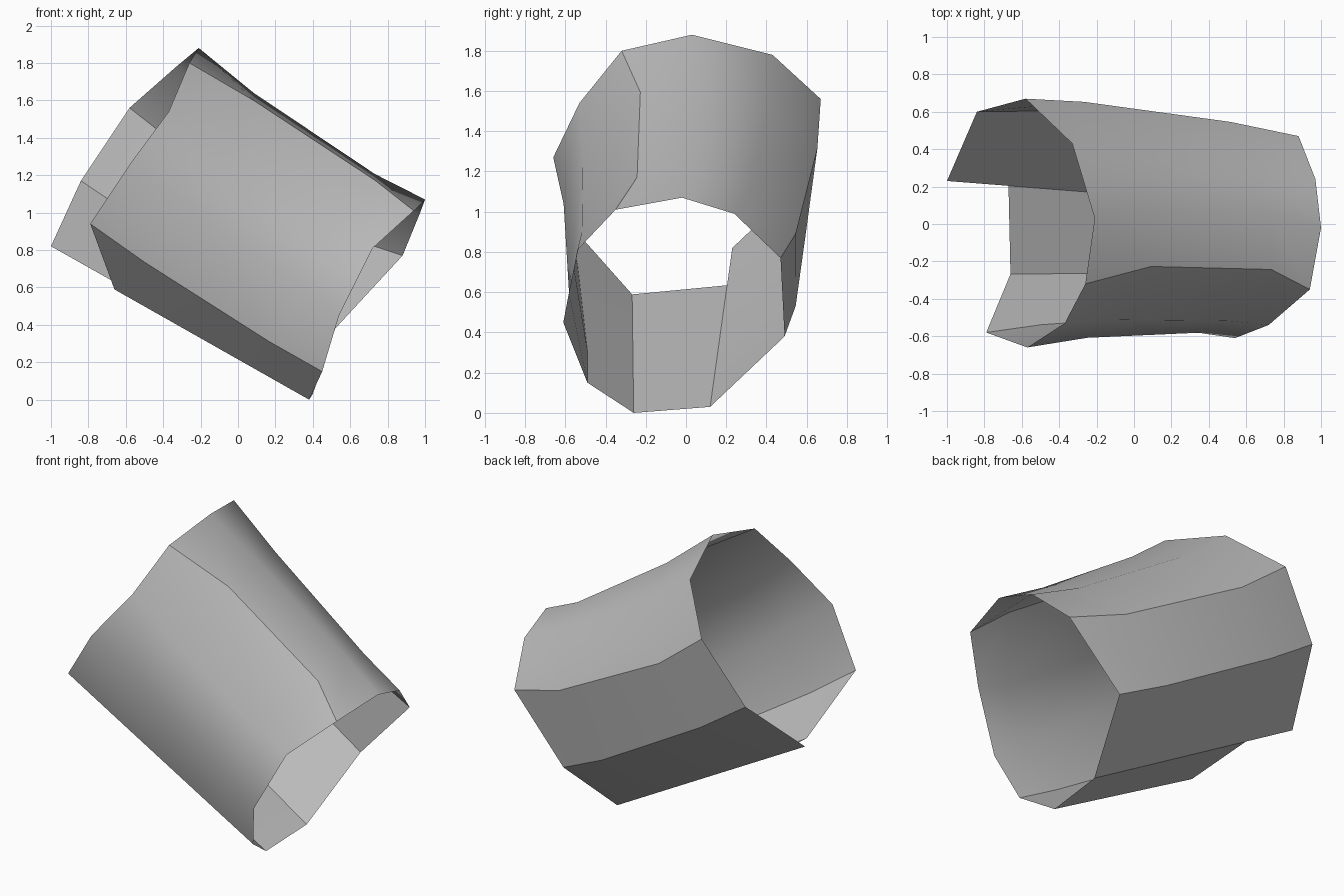
import bpy
import bmesh
import math
from mathutils import Vector

cube = bpy.data.objects.get("Cube")
if cube:
    bpy.data.objects.remove(cube, do_unlink=True)

# Plain grey material
grey = bpy.data.materials.new("plain_grey")
grey.use_nodes = True
colour = (0.5, 0.5, 0.5, 1)
grey.diffuse_color = colour
grey.node_tree.nodes["Principled BSDF"].inputs["Base Color"].default_value = colour

# Staves running along the tube: upper end, lower end, dent along the middle
staves = [
    ((-1, .23, .82), (.4, .12, .03), (0, 0, 0)),
    ((-.84, .6, 1.17), (.52, .49, .38), (0, .03, -.03)),
    ((-.58, .67, 1.56), (.88, .47, .77), (-.03, .03, -.06)),
    ((-.33, .43, 1.78), (.97, .24, .99), (0, .03, -.06)),
    ((-.21, .03, 1.88), (1, -.02, 1.07), (.01, .06, -.05)),
    ((-.26, -.32, 1.8), (.94, -.35, 1.01), (.07, .1, -.02)),
    ((-.37, -.53, 1.54), (.72, -.54, .81), (.03, .02, -.08)),
    ((-.57, -.66, 1.27), (.54, -.61, .45), (.06, .04, -.04)),
    ((-.79, -.58, .94), (.45, -.49, .15), (0, .02, -.02)),
    ((-.98, -.27, .77), (.38, -.26, 0), (0, 0, 0)),
]
stations = [0, .235, .77, 1]

bm = bmesh.new()
columns = []
for upper, lower, dent in staves:
    column = []
    for t in stations:
        point = Vector(upper).lerp(Vector(lower), t)
        if 0 < t < 1:
            point += Vector(dent)
        column.append(bm.verts.new(point))
    columns.append(column)

# Skin between neighbouring staves
for i, column in enumerate(columns):
    following = columns[(i + 1) % len(columns)]
    for j in range(len(stations) - 1):
        bm.faces.new((column[j], column[j + 1], following[j + 1], following[j]))

# Broken notch in the upper rim: remove one corner, keep a sloping sliver beside it
notch = columns[-1][0]
sliver = (columns[-2][0], columns[-2][1], columns[-1][1])
bmesh.ops.delete(bm, geom=[notch], context='VERTS')
bm.faces.new(sliver)
bmesh.ops.recalc_face_normals(bm, faces=bm.faces[:])

# Make the skin face outward from the tube's axis
centre = Vector((0, 0, .94))
if sum((f.calc_center_median() - centre).dot(f.normal) for f in bm.faces) < 0:
    bmesh.ops.reverse_faces(bm, faces=bm.faces[:])

mesh = bpy.data.meshes.new("open_tube")
bm.to_mesh(mesh)
bm.free()
mesh.materials.append(grey)
tube = bpy.data.objects.new("open_tube", mesh)
bpy.context.collection.objects.link(tube)

# Soft shading with crisp creases
bpy.ops.object.select_all(action='DESELECT')
tube.select_set(True)
bpy.context.view_layer.objects.active = tube
bpy.ops.object.shade_smooth_by_angle(angle=math.radians(35))
